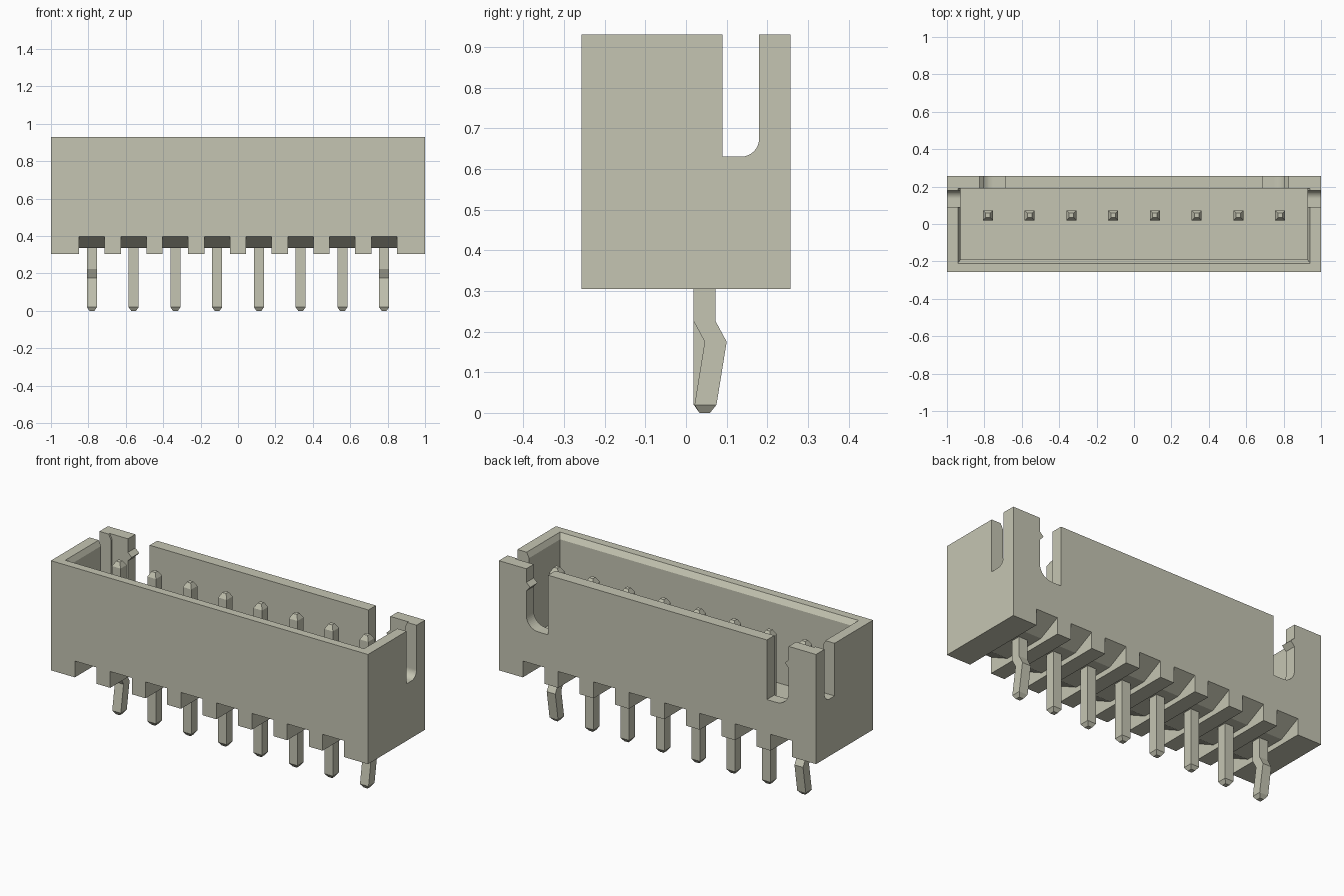
import bpy, bmesh, math
from mathutils import Vector

if "Cube" in bpy.data.objects:
    bpy.data.objects.remove(bpy.data.objects["Cube"])

plastic = bpy.data.materials.new("pale_olive_grey")
plastic.use_nodes = True
COLOR = (0.56, 0.56, 0.45, 1)
plastic.diffuse_color = COLOR
plastic.node_tree.nodes["Principled BSDF"].inputs["Base Color"].default_value = COLOR


def loft(name, rings):
    """Closed solid through a list of matching rings of points."""
    bm = bmesh.new()
    loops = [[bm.verts.new(p) for p in ring] for ring in rings]
    n = len(loops[0])
    for a, b in zip(loops, loops[1:]):
        for i in range(n):
            j = (i + 1) % n
            bm.faces.new((a[i], a[j], b[j], b[i]))
    bm.faces.new(loops[0])
    bm.faces.new(loops[-1])
    bmesh.ops.recalc_face_normals(bm, faces=bm.faces)
    mesh = bpy.data.meshes.new(name)
    bm.to_mesh(mesh)
    bm.free()
    mesh.materials.append(plastic)
    ob = bpy.data.objects.new(name, mesh)
    bpy.context.collection.objects.link(ob)
    return ob


def prism(name, profile, axis, lo, hi):
    """Extrude a (horizontal, z) profile along x or y."""
    def place(p, d):
        return Vector((d, p[0], p[1])) if axis == "x" else Vector((p[0], d, p[1]))
    return loft(name, [[place(p, d) for p in profile] for d in (lo, hi)])


def rect(x0, x1, y0, y1, z):
    return [(x0, y0, z), (x1, y0, z), (x1, y1, z), (x0, y1, z)]


def slot(square, rounded, bottom, r):
    """Open-topped slot profile with one rounded bottom corner."""
    top = 1.1
    pts = [(square, top), (square, bottom)]
    for i in range(13):
        a = -math.pi / 2 + i * math.pi / 24
        side = 1 if rounded > square else -1
        pts.append((rounded - side * r + side * r * math.cos(a), bottom + r + r * math.sin(a)))
    return pts + [(rounded, top)]


W, D = 1.0, 0.257
BASE, TOP, FLOOR = 0.305, 0.93, 0.45
PINS = [-0.781 + 0.2232 * i for i in range(8)]
PIN_Y, PIN_R = 0.046, 0.027

# Housing block and cavity with a bevelled lip
housing = loft("housing", [rect(-W, W, -D, D, z) for z in (BASE, TOP)])
lip = TOP - 0.03
cutters = [loft("cavity_cutter", [
    rect(-0.927, 0.927, -0.19, 0.19, FLOOR),
    rect(-0.927, 0.927, -0.19, 0.19, lip),
    rect(-0.942, 0.942, -0.21, 0.19, TOP),
    rect(-0.942, 0.942, -0.21, 0.19, TOP + 0.1)])]

# Slots in both end walls and near both ends of the back wall
for s in (-1, 1):
    cutters.append(prism("end_slot_cutter", slot(0.09, 0.18, 0.63, 0.045), "x", s * 0.88, s * 1.1))
    cutters.append(prism("back_slot_cutter", slot(s * 0.69, s * 0.827, 0.59, 0.075), "y", 0.15, 0.35))

# Channels under the base, flaring up toward front and back
low, high = 0.335, 0.398
flare = (high - low) / 0.127
out = D + 0.1
far = low + flare * (out - 0.13)
channel = [(-out, 0.2), (out, 0.2), (out, far), (0.13, low), (-0.13, low), (-out, far)]
for x in PINS:
    cutters.append(prism("channel_cutter", channel, "x", x - 0.068, x + 0.068))

for c in cutters:
    c.hide_render = True
    mod = housing.modifiers.new("cut", "BOOLEAN")
    mod.operation = "DIFFERENCE"
    mod.solver = "EXACT"
    mod.object = c
bpy.context.view_layer.update()
graph = bpy.context.evaluated_depsgraph_get()
cut_mesh = bpy.data.meshes.new_from_object(housing.evaluated_get(graph))
housing.modifiers.clear()
housing.data = cut_mesh
for c in cutters:
    bpy.data.objects.remove(c)

# Small locking ridges on the back corner posts
for s, side in ((-1, "right"), (1, "left")):
    prism(side + "_lock_ridge", [(s * 0.835, 0.86), (s * 0.803, 0.83), (s * 0.835, 0.795)], "y", 0.19, D)


# Contact pins; the two end pins have a kinked tail
def pin(name, x, kinked):
    tail = [(0.175, 0.027), (0.225, 0)] if kinked else []
    levels = [(0, 0, 0.013), (0.02, 0.002 * kinked, PIN_R)]
    levels += [(z, dy, PIN_R) for z, dy in tail]
    levels += [(0.845, 0, PIN_R), (0.872, 0, 0.012)]
    loft(name, [rect(x - r, x + r, PIN_Y + dy - r, PIN_Y + dy + r, z) for z, dy, r in levels])


for i, x in enumerate(PINS):
    pin(f"contact_pin_{i + 1}", x, i in (0, len(PINS) - 1))
